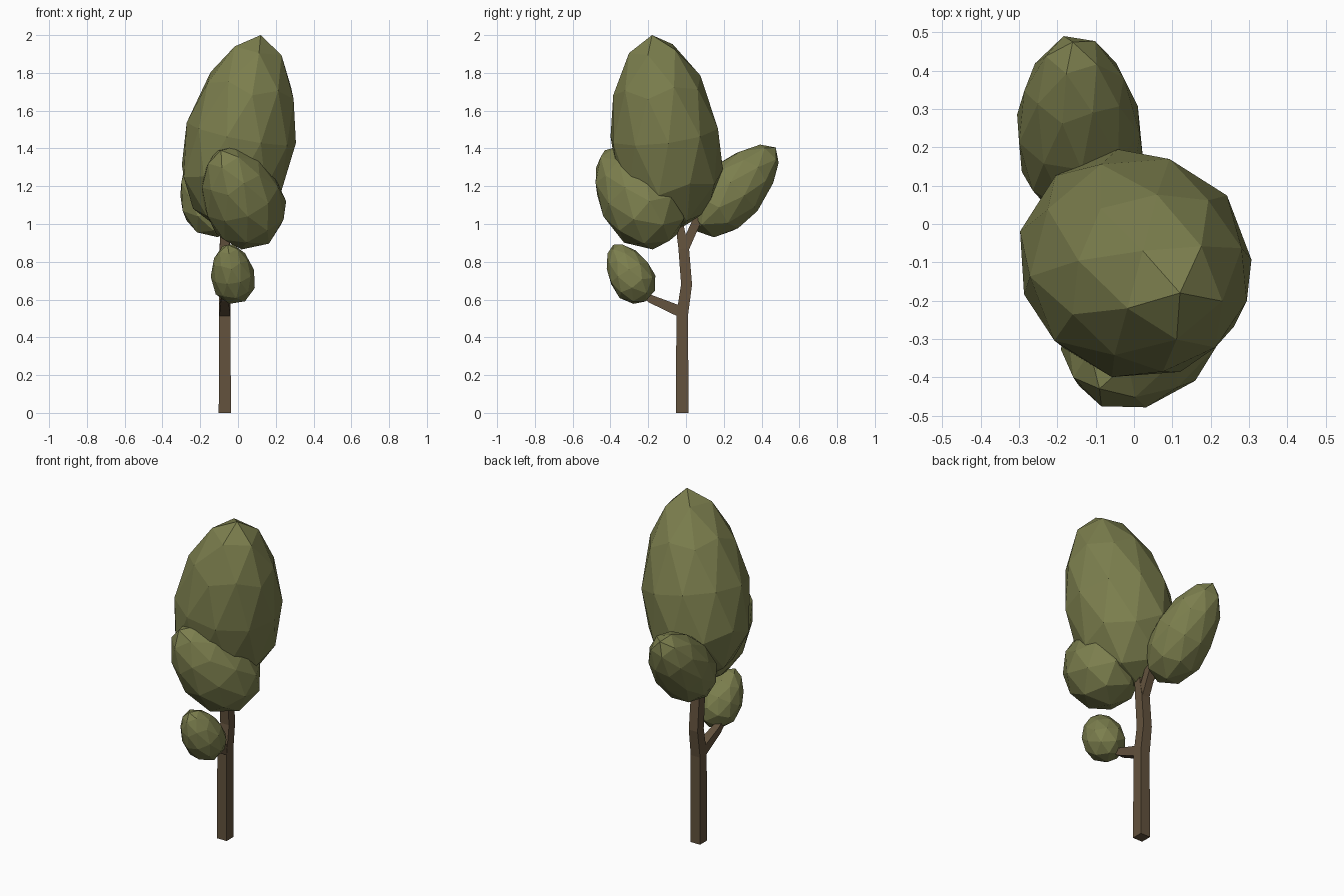
import bpy, bmesh
from mathutils import Vector

if "Cube" in bpy.data.objects:
    bpy.data.objects.remove(bpy.data.objects["Cube"])


def material(name, rgb):
    m = bpy.data.materials.new(name)
    m.diffuse_color = (*rgb, 1)
    m.use_nodes = True
    m.node_tree.nodes["Principled BSDF"].inputs["Base Color"].default_value = m.diffuse_color
    return m


LEAF = material("leaf_green", (0.20, 0.21, 0.075))
BARK = material("bark_brown", (0.125, 0.085, 0.047))


def add_object(name, bm, mat):
    bmesh.ops.recalc_face_normals(bm, faces=bm.faces)
    me = bpy.data.meshes.new(name)
    bm.to_mesh(me)
    bm.free()
    me.materials.append(mat)
    ob = bpy.data.objects.new(name, me)
    bpy.context.collection.objects.link(ob)


def foliage(name, tip, base, radius, taper):
    """Egg-shaped low-poly icosphere stretched from base pole to tip pole."""
    tip, base = Vector(tip), Vector(base)
    axis, centre = (tip - base) / 2, (tip + base) / 2
    rot = axis.to_track_quat('Z', 'Y')
    bm = bmesh.new()
    bmesh.ops.create_icosphere(bm, subdivisions=2, radius=1)
    for v in bm.verts:
        r = radius * (1 - taper * v.co.z)
        v.co = centre + rot @ Vector((v.co.x * r, v.co.y * r, v.co.z * axis.length))
    add_object(name, bm, LEAF)


def limb(name, path, x=-0.07):
    """Four-sided limb along (y, z, half width) points in one plane."""
    bm = bmesh.new()
    rings = []
    for i, (y, z, w) in enumerate(path):
        a, b = path[max(i - 1, 0)], path[min(i + 1, len(path) - 1)]
        d = Vector((0, b[0] - a[0], b[1] - a[1])).normalized()
        n = Vector((0, d.z, -d.y)) * w
        c, s = Vector((x, y, z)), Vector((min(w, 0.032), 0, 0))
        rings.append([bm.verts.new(c + p) for p in (n + s, n - s, -n - s, s - n)])
    for r0, r1 in zip(rings, rings[1:]):
        for k in range(4):
            j = (k + 1) % 4
            bm.faces.new((r0[k], r0[j], r1[j], r1[k]))
    bm.faces.new(rings[0])
    bm.faces.new(rings[-1])
    add_object(name, bm, BARK)


# Trunk and branches
limb("trunk", [(-0.02, 0, 0.033), (-0.02, 0.52, 0.031), (0.003, 0.68, 0.029),
               (-0.012, 0.87, 0.028), (-0.03, 0.97, 0.022), (-0.05, 1.12, 0.016)])
limb("back_branch", [(-0.008, 0.87, 0.024), (0.05, 1.0, 0.023), (0.17, 1.27, 0.014)])
limb("low_branch", [(-0.015, 0.53, 0.03), (-0.19, 0.605, 0.021), (-0.25, 0.65, 0.016)])

# Foliage clumps
foliage("crown_foliage", (0.12, -0.18, 2.0), (-0.085, -0.05, 0.965), 0.295, 0.17)
foliage("front_foliage", (-0.09, -0.43, 1.39), (0.12, -0.09, 0.91), 0.212, 0.22)
foliage("back_foliage", (-0.16, 0.475, 1.405), (-0.13, 0.045, 0.965), 0.166, 0.2)
foliage("low_foliage", (-0.055, -0.385, 0.89), (-0.005, -0.215, 0.59), 0.116, 0.22)
